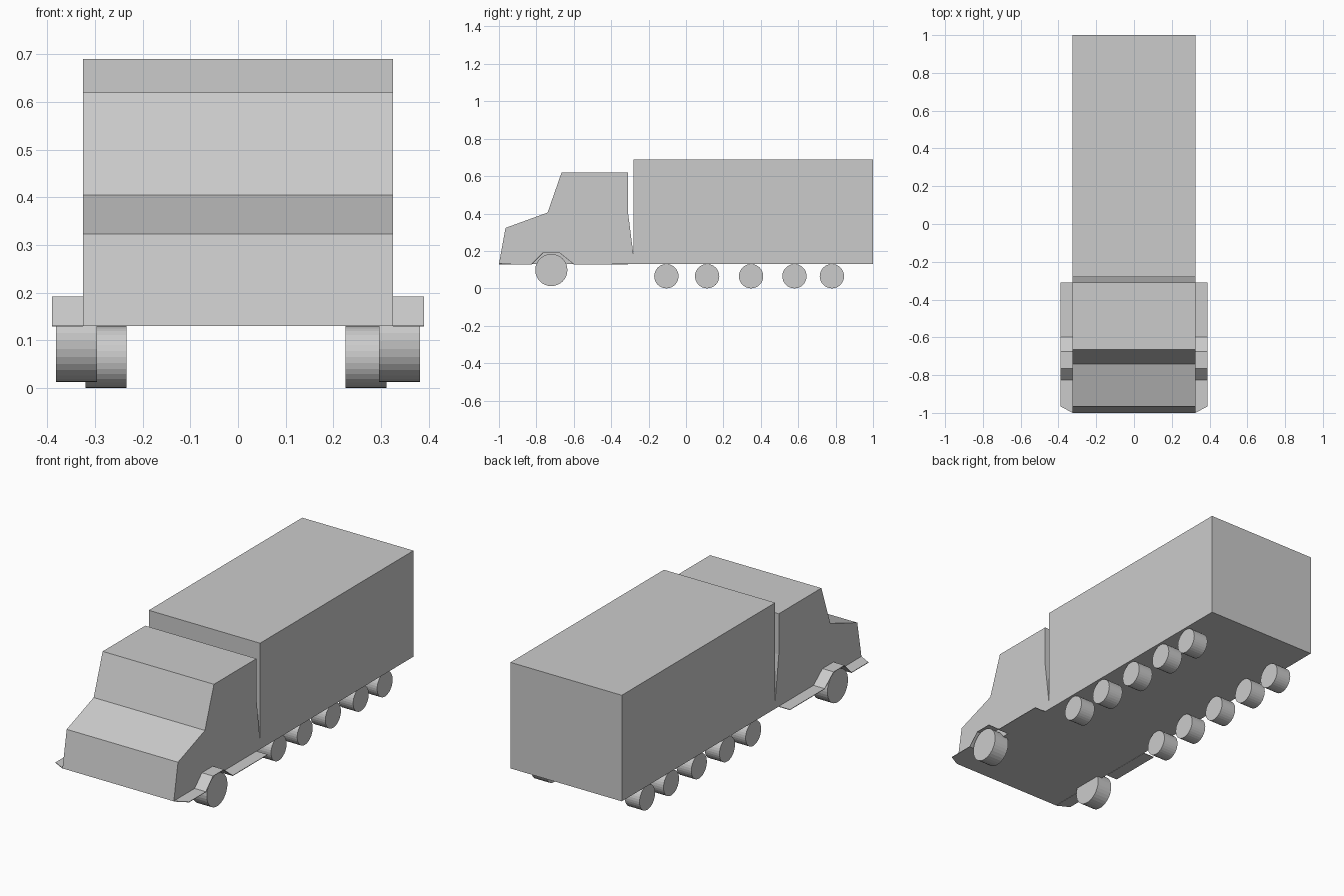
import bpy, bmesh, math

cube = bpy.data.objects.get("Cube")
if cube:
    bpy.data.objects.remove(cube, do_unlink=True)

grey = bpy.data.materials.new("light_grey")
grey.use_nodes = True
grey.diffuse_color = (0.6, 0.6, 0.6, 1)
grey.node_tree.nodes["Principled BSDF"].inputs["Base Color"].default_value = (0.6, 0.6, 0.6, 1)

HALF = 0.325      # half width of the body
OUTER = 0.39      # outer edge of the fenders
FLOOR = 0.13      # underside height


def add_object(name, bm):
    bmesh.ops.recalc_face_normals(bm, faces=bm.faces)
    mesh = bpy.data.meshes.new(name)
    bm.to_mesh(mesh)
    bm.free()
    mesh.materials.append(grey)
    obj = bpy.data.objects.new(name, mesh)
    bpy.context.collection.objects.link(obj)
    return obj


def body(name, profile):
    """Side profile (y, z) extruded across the full width."""
    bm = bmesh.new()
    face = bm.faces.new([bm.verts.new((-HALF, y, z)) for y, z in profile])
    side = bmesh.ops.extrude_face_region(bm, geom=[face])["geom"]
    verts = [v for v in side if isinstance(v, bmesh.types.BMVert)]
    bmesh.ops.translate(bm, verts=verts, vec=(2 * HALF, 0, 0))
    return add_object(name, bm)


def fender(name, side):
    """Thin folded strip with a raised arch over the front wheel."""
    path = [(-0.31, FLOOR), (-0.6, FLOOR), (-0.675, 0.19),
            (-0.765, 0.19), (-0.825, FLOOR), (-0.965, FLOOR)]
    bm = bmesh.new()
    inner = [bm.verts.new((side * HALF, y, z)) for y, z in path]
    outer = [bm.verts.new((side * OUTER, y, z)) for y, z in path]
    for i in range(len(path) - 1):
        bm.faces.new((inner[i], inner[i + 1], outer[i + 1], outer[i]))
    # angled front corner
    inner[-1].co.y = -1.0
    obj = add_object(name, bm)
    thick = obj.modifiers.new("sheet", "SOLIDIFY")
    thick.thickness = 0.003
    thick.offset = 0
    return obj


def wheel(name, x, y, z, radius, width):
    bpy.ops.mesh.primitive_cylinder_add(vertices=32, radius=radius, depth=width,
                                        location=(x, y, z),
                                        rotation=(0, math.pi / 2, 0))
    obj = bpy.context.object
    obj.name = name
    obj.data.materials.append(grey)


# Cab and cargo box in one hull, with the tapered gap between them
body("truck_body", [
    (-1.0, FLOOR), (-0.965, 0.323), (-0.74, 0.405), (-0.665, 0.62),
    (-0.31, 0.62), (-0.31, 0.405), (-0.28, 0.17), (-0.28, 0.69),
    (1.0, 0.69), (1.0, FLOOR)])

# Fenders and wheels on both sides
for label, side in (("left", 1), ("right", -1)):
    fender("fender_" + label, side)
    wheel("front_wheel_" + label, side * 0.339, -0.72, 0.098, 0.086, 0.086)
    for n, y in enumerate((-0.105, 0.113, 0.348, 0.58, 0.78), 1):
        wheel(f"rear_wheel_{n}_{label}", side * 0.273 - 0.004, y, 0.065, 0.065, 0.086)
